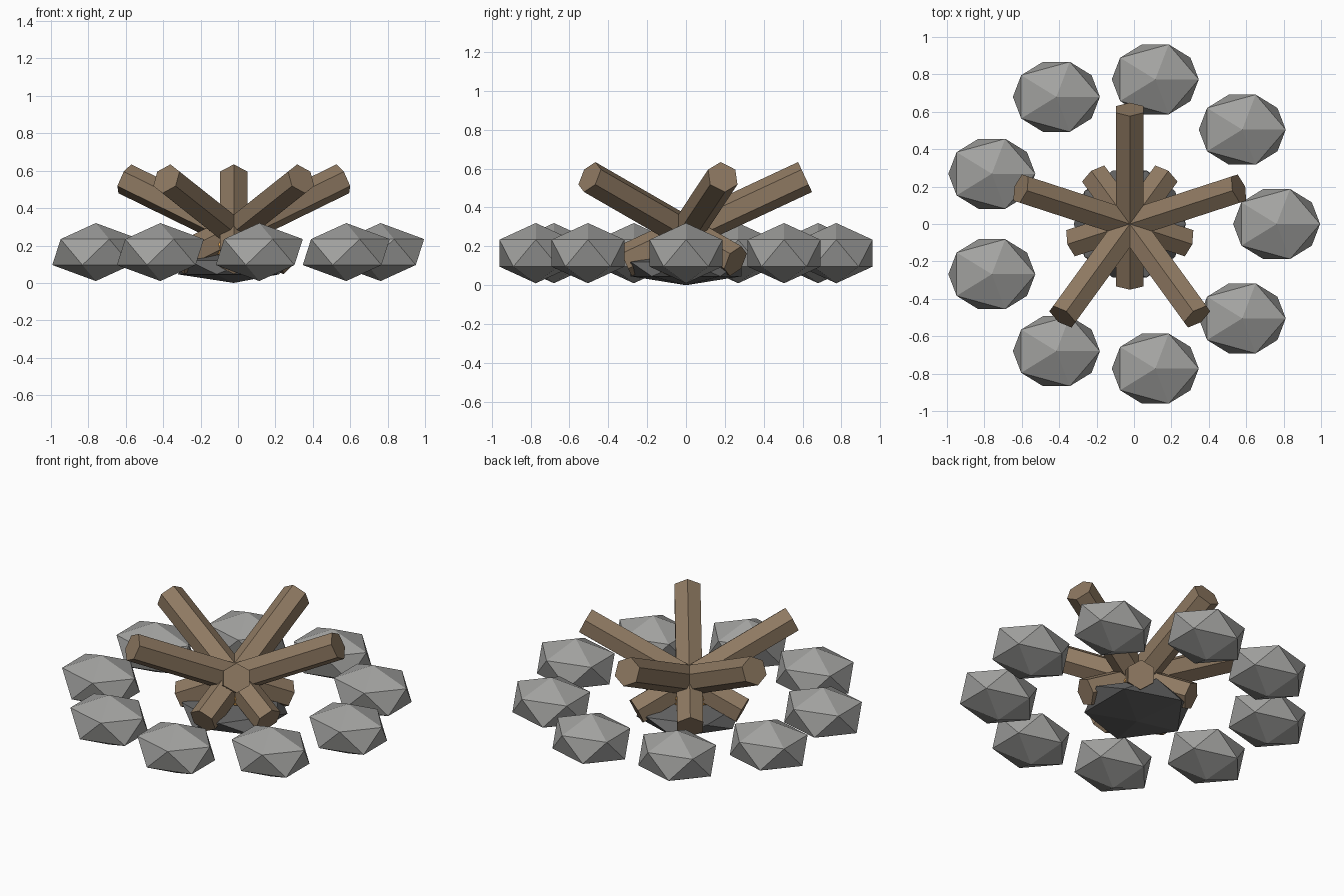
import bpy
from math import radians, cos, sin, pi
from mathutils import Vector

if "Cube" in bpy.data.objects:
    bpy.data.objects.remove(bpy.data.objects["Cube"])

CX = -0.0225  # ring centre on x


def material(name, rgb):
    m = bpy.data.materials.new(name)
    m.diffuse_color = (*rgb, 1)
    m.use_nodes = True
    m.node_tree.nodes["Principled BSDF"].inputs["Base Color"].default_value = m.diffuse_color
    return m


STONE = material("stone_grey", (0.36, 0.36, 0.35))
WOOD = material("wood_brown", (0.27, 0.19, 0.12))
ASH = material("ash_dark", (0.13, 0.13, 0.13))
EMBER = material("ember_orange", (0.85, 0.42, 0.10))


def rock(name, loc, scale, mat):
    bpy.ops.mesh.primitive_ico_sphere_add(subdivisions=1, radius=1, location=loc)
    ob = bpy.context.object
    ob.name = name
    ob.scale = scale
    ob.data.materials.append(mat)
    return ob


# Ring of nine flattened stones, all facing the same way
for i in range(9):
    a = i * 2 * pi / 9
    rock(f"ring_stone_{i + 1}", (CX + 0.785 * cos(a), 0.785 * sin(a), 0.165),
         (0.26, 0.22, 0.155), STONE)

# Ash bed and glowing core under the logs
rock("ash_bed", (CX, 0, 0.083), (0.335, 0.335, 0.083), ASH)
rock("ember_core", (CX, 0, 0.2), (0.155, 0.155, 0.1), EMBER)

# Five six-sided logs crossing at the centre, each with a ridge on top
TILT = radians(25)
for i in range(5):
    a = radians(18 + 72 * i)
    out = Vector((cos(a), sin(a), 0))
    axis = out * cos(TILT) + Vector((0, 0, sin(TILT)))
    side = Vector((-sin(a), cos(a), 0))
    up = axis.cross(side)
    low = Vector((CX, 0, 0.271)) - axis * 0.348
    high = Vector((CX, 0, 0.271)) + axis * 0.676
    verts = [end + (up * cos(k * pi / 3) + side * sin(k * pi / 3)) * 0.085
             for end in (low, high) for k in range(6)]
    faces = [(k, k + 6, (k + 1) % 6 + 6, (k + 1) % 6) for k in range(6)]
    faces += [tuple(range(6)), tuple(range(11, 5, -1))]
    me = bpy.data.meshes.new(f"log_{i + 1}")
    me.from_pydata(verts, [], faces)
    me.materials.append(WOOD)
    ob = bpy.data.objects.new(f"log_{i + 1}", me)
    bpy.context.collection.objects.link(ob)
    # Make the face normals point outward
    bpy.ops.object.select_all(action='DESELECT')
    bpy.context.view_layer.objects.active = ob
    ob.select_set(True)
    bpy.ops.object.mode_set(mode='EDIT')
    bpy.ops.mesh.select_all(action='SELECT')
    bpy.ops.mesh.normals_make_consistent(inside=False)
    bpy.ops.object.mode_set(mode='OBJECT')
